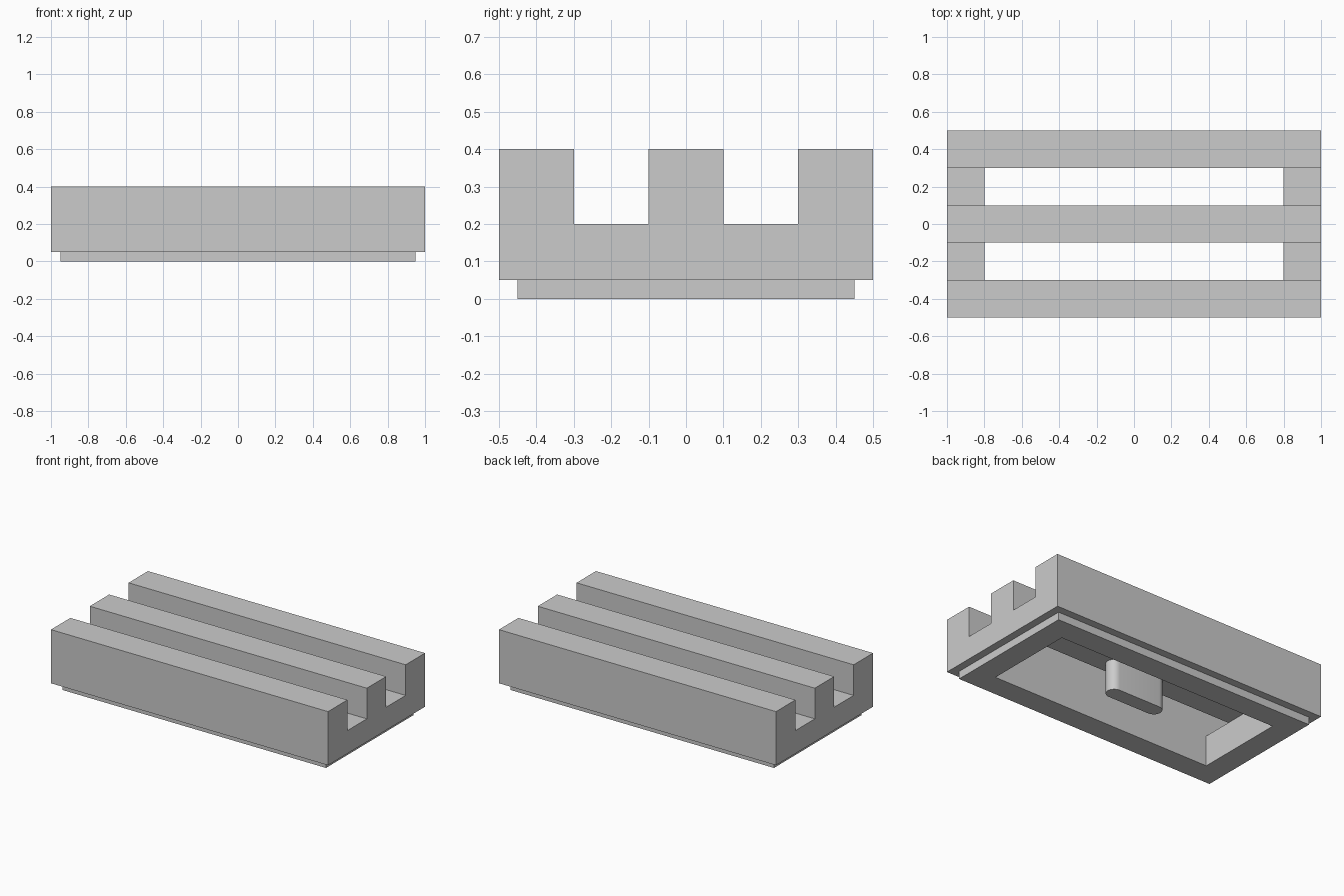
import bpy, bmesh, math

if "Cube" in bpy.data.objects:
    bpy.data.objects.remove(bpy.data.objects["Cube"])


def add_object(name, bm):
    bmesh.ops.recalc_face_normals(bm, faces=bm.faces[:])
    mesh = bpy.data.meshes.new(name)
    bm.to_mesh(mesh)
    bm.free()
    ob = bpy.data.objects.new(name, mesh)
    bpy.context.collection.objects.link(ob)
    return ob


def is_solid(x, y, z):
    """Which regions of the grille are filled."""
    x, y = abs(x), abs(y)
    if z < 0.05 and (x > 0.95 or y > 0.45):
        return False                      # stepped-in lip at the base
    if z < 0.2:
        return x > 0.8 or y > 0.3         # frame around the underside cavity
    return y < 0.1 or y > 0.3             # three long rails


# Grille body: fill the regions between section planes, keep outer skin only
xs = [-1, -0.95, -0.8, 0.8, 0.95, 1]
ys = [-0.5, -0.45, -0.3, -0.1, 0.1, 0.3, 0.45, 0.5]
zs = [0, 0.05, 0.2, 0.4]
planes = (xs, ys, zs)


def filled(cell):
    if any(i < 0 or i >= len(p) - 1 for i, p in zip(cell, planes)):
        return False
    return is_solid(*[(p[i] + p[i + 1]) / 2 for i, p in zip(cell, planes)])


bm = bmesh.new()
verts = {}


def corner(idx):
    if idx not in verts:
        verts[idx] = bm.verts.new([p[i] for i, p in zip(idx, planes)])
    return verts[idx]


cells = [(i, j, k) for i in range(len(xs) - 1)
         for j in range(len(ys) - 1) for k in range(len(zs) - 1)]
for cell in filter(filled, cells):
    for axis in range(3):
        for side in (0, 1):
            neighbour = list(cell)
            neighbour[axis] += 2 * side - 1
            if filled(neighbour):
                continue
            u, v = (axis + 1) % 3, (axis + 2) % 3
            quad = []
            for du, dv in ((0, 0), (1, 0), (1, 1), (0, 1)):
                idx = list(cell)
                idx[axis] += side
                idx[u] += du
                idx[v] += dv
                quad.append(corner(tuple(idx)))
            bm.faces.new(quad if side else quad[::-1])
bmesh.ops.dissolve_limit(bm, angle_limit=math.radians(1),
                         verts=bm.verts[:], edges=bm.edges[:])
add_object("grille_body", bm)

# Rounded locating post under the middle rail
bm = bmesh.new()
radius, half, steps = 0.05, 0.15, 16
outline = []
for cx, start in ((half, -math.pi / 2), (-half, math.pi / 2)):
    for s in range(steps + 1):
        a = start + math.pi * s / steps
        outline.append(bm.verts.new((cx + radius * math.cos(a),
                                     radius * math.sin(a), 0)))
base = bm.faces.new(outline)
ext = bmesh.ops.extrude_face_region(bm, geom=[base], use_keep_orig=True)
bmesh.ops.translate(bm, vec=(0, 0, 0.2),
                    verts=[g for g in ext["geom"] if isinstance(g, bmesh.types.BMVert)])
post = add_object("underside_post", bm)
bpy.context.view_layer.objects.active = post
post.select_set(True)
bpy.ops.object.shade_smooth_by_angle(angle=math.radians(30))
